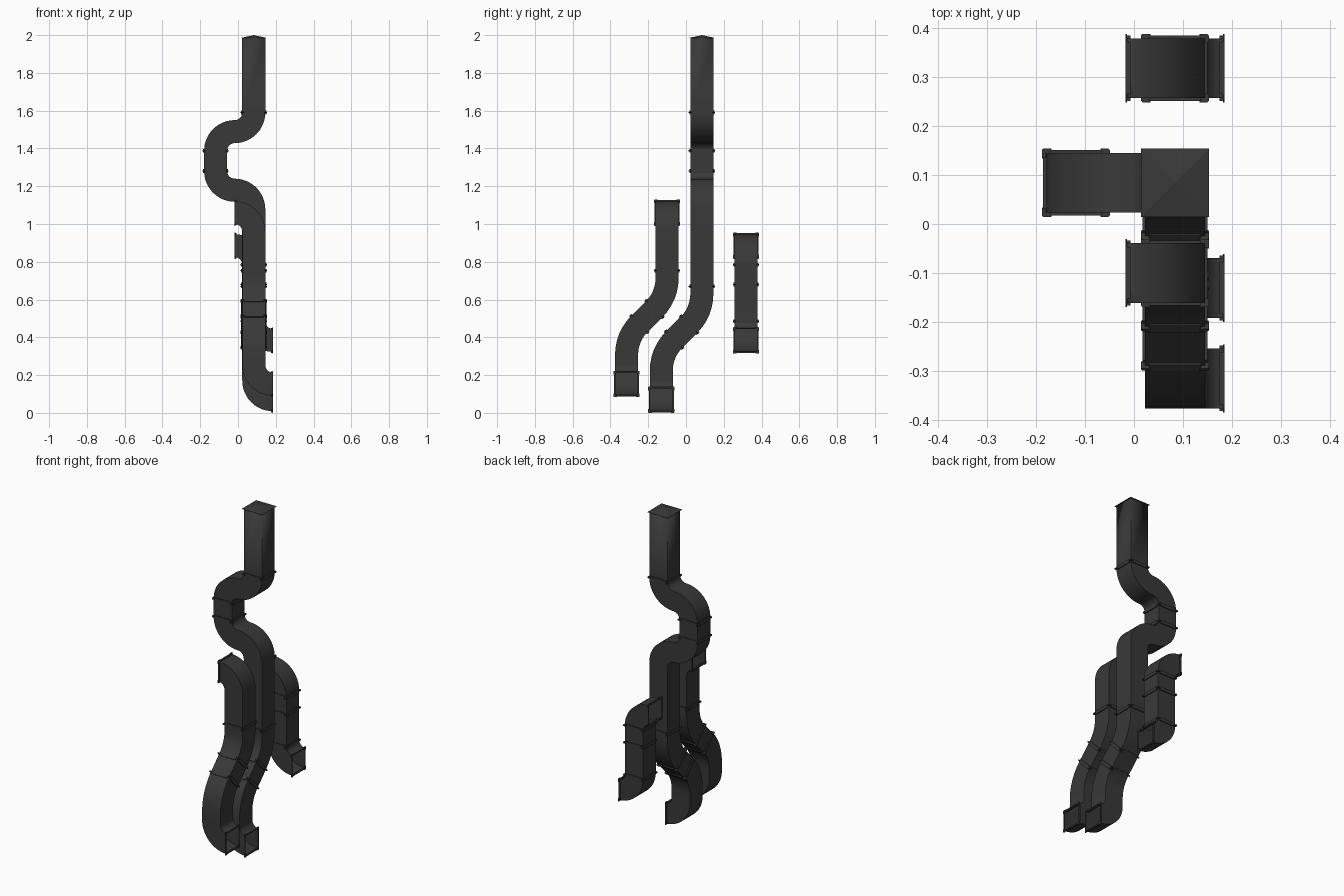
import bpy, bmesh, math
from mathutils import Vector, Matrix

if "Cube" in bpy.data.objects:
    bpy.data.objects.remove(bpy.data.objects["Cube"])

H = 0.061      # half width of the square duct
R = 0.101      # elbow radius
RO = 0.23      # offset bend radius
X = 0.0835     # x of the vertical runs
RIGHT, LEFT, DOWN = Vector((1, 0, 0)), Vector((-1, 0, 0)), Vector((0, 0, -1))
SLANT = Vector((0, -1, -1)).normalized()

metal = bpy.data.materials.new("dark_metal")
metal.diffuse_color = (0.04, 0.04, 0.04, 1)
metal.use_nodes = True
metal.node_tree.nodes["Principled BSDF"].inputs["Base Color"].default_value = metal.diffuse_color


def make_object(name, bm):
    bmesh.ops.recalc_face_normals(bm, faces=bm.faces)
    mesh = bpy.data.meshes.new(name)
    bm.to_mesh(mesh)
    bm.free()
    ob = bpy.data.objects.new(name, mesh)
    bpy.context.collection.objects.link(ob)
    mesh.materials.append(metal)
    return ob


def prism(bm, pts, frame, t0, t1):
    """Extrude a flat outline along the frame's z axis."""
    rings = [[bm.verts.new(frame @ Vector((x, y, t))) for x, y in pts] for t in (t0, t1)]
    n = len(pts)
    bm.faces.new(rings[0])
    bm.faces.new(rings[1])
    for i in range(n):
        j = (i + 1) % n
        bm.faces.new((rings[0][i], rings[0][j], rings[1][j], rings[1][i]))


def flange(bm, frame, back, front):
    """Four edge rails and four thin L-shaped corner plates."""
    o, c, leg = 0.0665, 0.0695, 0.05
    for k in range(4):
        f = frame @ Matrix.Rotation(k * math.pi / 2, 4, 'Z')
        prism(bm, [(-0.053, H - .002), (0.053, H - .002), (0.053, o), (-0.053, o)],
              f, -0.01 * back, 0.01 * front)
        prism(bm, [(leg, H - .002), (H - .002, H - .002), (H - .002, leg), (c, leg),
                   (c, c - .003), (c - .003, c), (leg, c)],
              f, -0.003 * back, 0.003 * front)


def duct(name, start, direction, steps):
    """Walk along the steps, sweeping the square section and placing flanges."""
    p, d = Vector(start), direction.copy()
    u = Vector((0, 1, 0))
    bm, fb = bmesh.new(), bmesh.new()
    rings = []

    def ring():
        v = d.cross(u)
        rings.append([bm.verts.new(p + u * a * H + v * b * H)
                      for a, b in ((1, 1), (-1, 1), (-1, -1), (1, -1))])

    ring()
    for i, step in enumerate(steps):
        if step == 'flange':
            v = d.cross(u)
            m = Matrix((u, v, d)).transposed().to_4x4()
            m.translation = p
            flange(fb, m, i > 0, i < len(steps) - 1)
        elif isinstance(step, float):
            p = p + d * step
            ring()
        else:
            target, radius = step
            angle, axis = d.angle(target), d.cross(target).normalized()
            centre = p + axis.cross(d) * radius
            n = max(6, round(angle / math.radians(7.5)))
            turn = Matrix.Rotation(angle / n, 3, axis)
            for _ in range(n):
                p = centre + turn @ (p - centre)
                d, u = turn @ d, turn @ u
                ring()
    for a, b in zip(rings, rings[1:]):
        for k in range(4):
            j = (k + 1) % 4
            bm.faces.new((a[k], a[j], b[j], b[k]))
    ob = make_object(name, bm)
    sol = ob.modifiers.new("sheet_thickness", 'SOLIDIFY')
    sol.thickness = 0.002
    bpy.ops.object.select_all(action='DESELECT')
    ob.select_set(True)
    bpy.context.view_layer.objects.active = ob
    bpy.ops.object.shade_smooth_by_angle(angle=math.radians(30))
    make_object(name + "_flanges", fb)


# sideways offset and outlet elbow shared by the two long ducts
tail = ['flange', 0.04, (SLANT, RO), 'flange', 0.113, 'flange', (DOWN, RO),
        0.054, (RIGHT, R), 'flange']

duct("main_duct", (X, 0.084, 1.985), DOWN,
     [0.395, 'flange', (LEFT, R), (DOWN, R), 'flange', 0.108, 'flange',
      (RIGHT, R), (DOWN, R), 0.408] + tail)
duct("front_duct", (X - R, -0.1, 1.06), RIGHT,
     ['flange', (DOWN, R), 0.206] + tail)
duct("rear_duct", (X - R, 0.3175, 0.885), RIGHT,
     ['flange', (DOWN, R), 'flange', 0.104, 'flange', 0.195, 'flange', (RIGHT, R), 'flange'])

# shallow pyramid cap on the main duct
bm = bmesh.new()
c = 0.0695
base = [bm.verts.new((X + a * c, 0.084 + b * c, 1.985)) for a, b in ((1, 1), (-1, 1), (-1, -1), (1, -1))]
apex = bm.verts.new((X, 0.084, 2.0))
bm.faces.new(base)
for k in range(4):
    bm.faces.new((base[k], base[(k + 1) % 4], apex))
make_object("rain_cap", bm)
